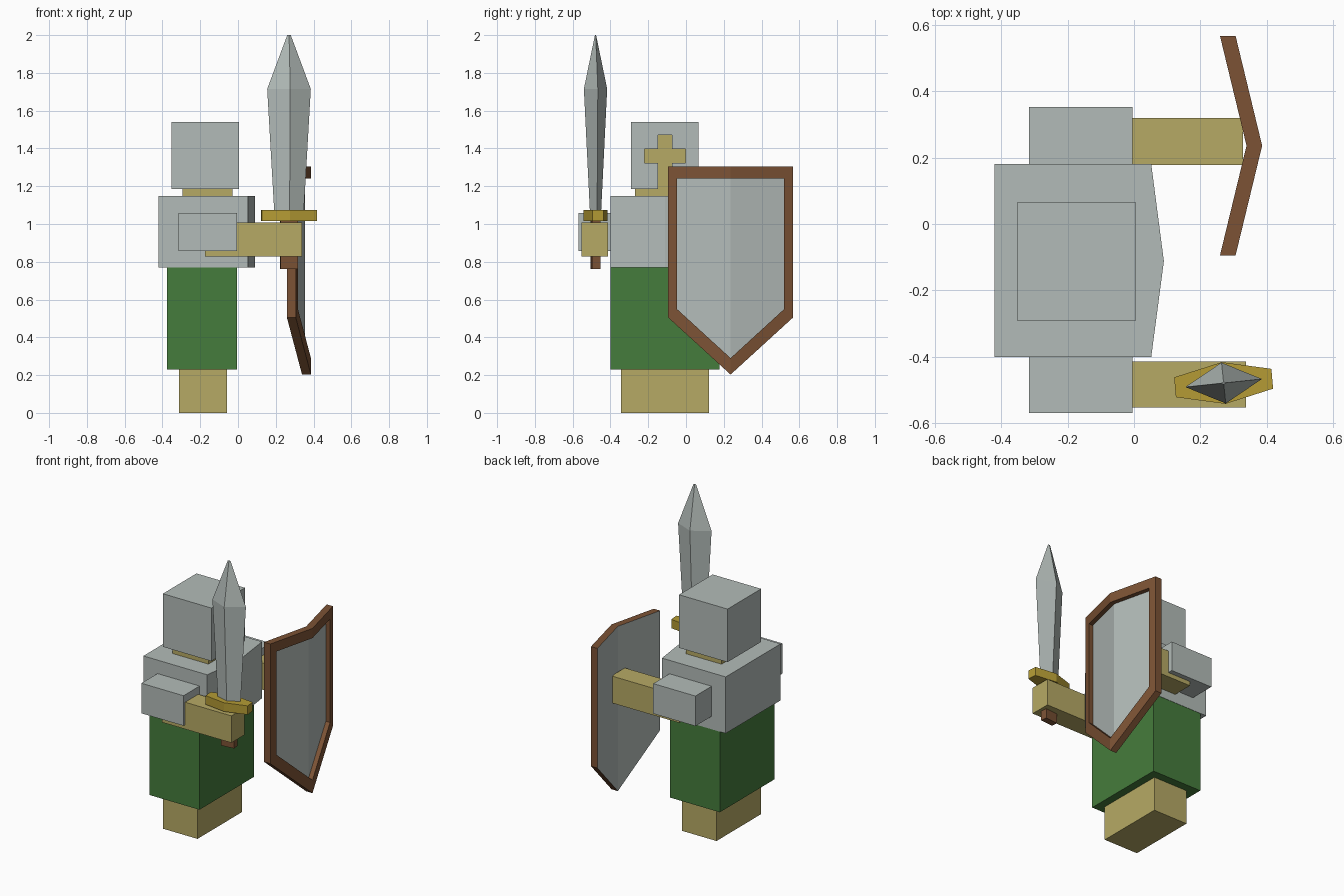
import bpy, bmesh, math
from mathutils import Vector

if "Cube" in bpy.data.objects:
    bpy.data.objects.remove(bpy.data.objects["Cube"])


def material(name, rgb):
    m = bpy.data.materials.new(name)
    m.diffuse_color = (*rgb, 1)
    m.use_nodes = True
    m.node_tree.nodes["Principled BSDF"].inputs["Base Color"].default_value = m.diffuse_color
    return m


STEEL = material("steel", (0.45, 0.50, 0.48))
SKIN = material("skin", (0.47, 0.40, 0.13))
GREEN = material("green_cloth", (0.06, 0.20, 0.045))
BROWN = material("brown_wood", (0.20, 0.085, 0.035))
GOLD = material("gold", (0.46, 0.33, 0.035))


def finish(name, bm, *mats):
    bmesh.ops.recalc_face_normals(bm, faces=bm.faces)
    me = bpy.data.meshes.new(name)
    bm.to_mesh(me)
    bm.free()
    for m in mats:
        me.materials.append(m)
    ob = bpy.data.objects.new(name, me)
    bpy.context.collection.objects.link(ob)
    return ob


def bridge(bm, a, b, mat=0):
    for i in range(len(a)):
        j = (i + 1) % len(a)
        bm.faces.new((a[i], a[j], b[j], b[i])).material_index = mat


def loft(name, rings, mat):
    bm = bmesh.new()
    vs = [[bm.verts.new(p) for p in r] for r in rings]
    for a, b in zip(vs, vs[1:]):
        bridge(bm, a, b)
    bm.faces.new(vs[0])
    bm.faces.new(vs[-1])
    return finish(name, bm, mat)


def prism_z(name, pts, z0, z1, mat):
    return loft(name, [[(x, y, z) for x, y in pts] for z in (z0, z1)], mat)


def box(name, x, y, z, mat):
    return prism_z(name, [(x[0], y[0]), (x[1], y[0]), (x[1], y[1]), (x[0], y[1])], *z, mat)


MID = -0.112  # body centre line in y

# Body
box("legs", (-0.312, -0.058), (-0.345, 0.123), (0, 0.24), SKIN)
box("tunic", (-0.375, -0.005), (-0.40, 0.178), (0.23, 0.77), GREEN)
prism_z("breastplate", [(-0.42, -0.40), (0.052, -0.40), (0.09, MID), (0.052, 0.18), (-0.42, 0.18)],
        0.77, 1.148, STEEL)

# Head and helmet with a cross-shaped face opening
box("head", (-0.295, -0.03), (-0.27, 0.045), (1.14, 1.50), SKIN)
helmet = box("helmet", (-0.353, 0.006), (-0.29, 0.065), (1.185, 1.54), STEEL)
half = [(0.037, 1.10), (0.037, 1.323), (0.109, 1.323), (0.109, 1.397), (0.037, 1.397), (0.037, 1.47)]
cross = [(MID + y, z) for y, z in half] + [(MID - y, z) for y, z in reversed(half)]
cutter = loft("visor_cutter", [[(x, y, z) for y, z in cross] for x in (-0.04, 0.1)], STEEL)
cutter.hide_render = True
cutter.hide_viewport = True
cutter.display_type = 'WIRE'
cut = helmet.modifiers.new("visor", 'BOOLEAN')
cut.operation = 'DIFFERENCE'
cut.solver = 'EXACT'
cut.object = cutter

# Arms
for side, pad_y, arm_y, end in (("right", (-0.57, -0.40), (-0.553, -0.414), 0.338),
                                ("left", (0.18, 0.352), (0.178, 0.319), 0.328)):
    box(side + "_shoulder_pad", (-0.316, -0.004), pad_y, (0.857, 1.058), STEEL)
    box(side + "_arm", (-0.175, end), arm_y, (0.828, 1.008), SKIN)

# Sword, turned slightly about its own axis
SX, SY = 0.27, -0.479


def turned(pts, z, deg, sx=1, sy=1):
    c, s = math.cos(math.radians(deg)), math.sin(math.radians(deg))
    return [(SX + x * sx * c - y * sy * s, SY + x * sx * s + y * sy * c, z) for x, y in pts]


grip = [(-0.046, -0.022), (0.046, -0.022), (0.046, 0.022), (-0.046, 0.022)]
guard = [(-0.147, -0.03), (0, -0.063), (0.147, -0.03), (0.147, 0.03), (0, 0.063), (-0.147, 0.03)]
diamond = [(-0.116, 0), (0, -0.062), (0.116, 0), (0, 0.062)]
loft("sword_grip", [turned(grip, z, 5) for z in (0.763, 1.04)], BROWN)
loft("sword_guard", [turned(guard, z, 5) for z in (1.016, 1.075)], GOLD)
loft("sword_blade", [turned(diamond, 1.05, 6, 0.67, 0.47), turned(diamond, 1.715, 6),
                     turned(diamond, 2.0, 6, 0.08, 0.05)], STEEL)

# Shield: folded heater shape, raised wooden rim around a recessed steel face
C = 0.236


def shield_ring(bm, w, top, low, tip, ridge_x):
    pts = [(-w, top), (0, top), (w, top), (w, low), (0, tip), (-w, low)]
    return [bm.verts.new((ridge_x - 0.242 * abs(y), C + y, z)) for y, z in pts]


bm = bmesh.new()
outer = (0.331, 1.305, 0.505, 0.203)
inner = (0.283, 1.24, 0.549, 0.29)
rings = [shield_ring(bm, *outer, 0.339), shield_ring(bm, *outer, 0.386),
         shield_ring(bm, *inner, 0.386), shield_ring(bm, *inner, 0.355)]
for a, b in zip(rings, rings[1:]):
    bridge(bm, a, b, 0)
for r in (rings[0], rings[3]):
    for quad in ((0, 1, 4, 5), (1, 2, 3, 4)):
        bm.faces.new([r[i] for i in quad]).material_index = 1
finish("shield", bm, BROWN, STEEL)
